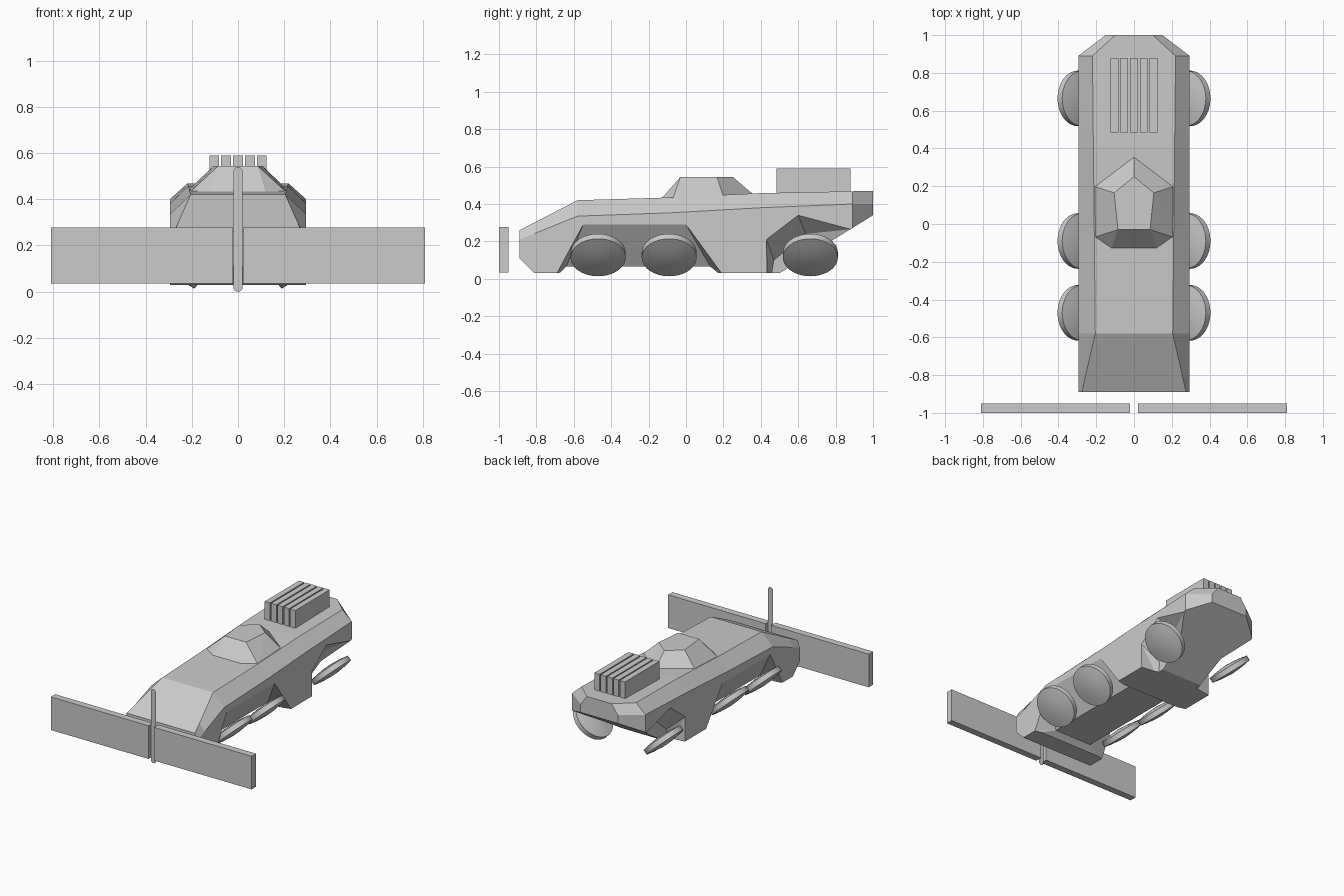
import bpy, bmesh
from math import cos, sin, pi, radians
from mathutils import Matrix

if "Cube" in bpy.data.objects:
    bpy.data.objects.remove(bpy.data.objects["Cube"])


def finish(name, bm):
    bmesh.ops.recalc_face_normals(bm, faces=bm.faces)
    me = bpy.data.meshes.new(name)
    bm.to_mesh(me)
    bm.free()
    ob = bpy.data.objects.new(name, me)
    bpy.context.collection.objects.link(ob)
    return ob


def hull_of(name, pts):
    bm = bmesh.new()
    for p in pts:
        bm.verts.new(p)
    r = bmesh.ops.convex_hull(bm, input=bm.verts)
    junk = [g for g in r["geom_interior"] if isinstance(g, bmesh.types.BMVert)]
    bmesh.ops.delete(bm, geom=junk, context='VERTS')
    bmesh.ops.dissolve_limit(bm, angle_limit=0.01, verts=bm.verts, edges=bm.edges)
    return finish(name, bm)


def box(name, x0, x1, y0, y1, z0, z1):
    return hull_of(name, [(x, y, z) for x in (x0, x1) for y in (y0, y1) for z in (z0, z1)])


def carve(target, cutter):
    cutter.hide_render = True
    m = target.modifiers.new("cut", 'BOOLEAN')
    m.operation, m.solver, m.object = 'DIFFERENCE', 'EXACT', cutter
    bpy.context.view_layer.objects.active = target
    bpy.ops.object.modifier_apply(modifier=m.name)
    bpy.data.objects.remove(cutter)


# Armoured body: cross-sections (y, side width, bottom z, shoulder z, roof width, roof z)
sections = [
    (-0.89, 0.295, 0.11, 0.21, 0.275, 0.26),
    (-0.81, 0.295, 0.03, 0.242, 0.258, 0.301),
    (-0.58, 0.295, 0.03, 0.335, 0.205, 0.42),
    (-0.08, 0.295, 0.03, 0.353, 0.21, 0.435),
    (0.40, 0.295, 0.03, 0.38, 0.215, 0.458),
    (0.50, 0.295, 0.03, 0.384, 0.216, 0.46),
    (0.89, 0.295, 0.272, 0.40, 0.22, 0.468),
    (1.00, 0.15, 0.34, 0.40, 0.10, 0.47),
]
bm = bmesh.new()
rings = []
for y, w, zb, zs, t, zt in sections:
    half = [(w, zb), (w, zs), (t, zt)]
    ring = half + [(-x, z) for x, z in reversed(half)]
    rings.append([bm.verts.new((x, y, z)) for x, z in ring])
for a, b in zip(rings, rings[1:]):
    for i in range(6):
        j = (i + 1) % 6
        bm.faces.new((a[i], a[j], b[j], b[i]))
bm.faces.new(rings[0])
bm.faces.new(rings[-1])
body = finish("body", bm)

# Slanted wheel arches on both sides
front_arch = [(0.295, -0.69, 0.03), (0.295, -0.55, 0.29), (0.295, 0.0, 0.29), (0.295, 0.19, 0.03),
              (0.33, -0.69, 0.03), (0.33, -0.55, 0.29), (0.33, 0.0, 0.29), (0.33, 0.19, 0.03),
              (0.33, -0.71, -0.01), (0.33, 0.22, -0.01), (0.14, -0.66, -0.01), (0.14, 0.16, -0.01),
              (0.15, -0.64, 0.065), (0.15, 0.13, 0.065)]
rear_arch = [(0.295, 0.43, 0.21), (0.295, 0.60, 0.34), (0.295, 0.88, 0.265),
             (0.33, 0.43, 0.21), (0.33, 0.60, 0.34), (0.33, 0.88, 0.265),
             (0.33, 0.43, -0.02), (0.33, 0.88, -0.02),
             (0.16, 0.45, -0.02), (0.16, 0.82, -0.02), (0.17, 0.47, 0.10), (0.19, 0.64, 0.24)]
for s in (1, -1):
    for pts in (front_arch, rear_arch):
        carve(body, hull_of("arch_cutter", [(s * x, y, z) for x, y, z in pts]))

# Raised belly between the front axle blocks
carve(body, hull_of("belly_cutter", [(x, y, z) for x in (-0.25, 0.25)
                                     for y, z in ((-0.71, 0.0), (-0.64, 0.065), (0.13, 0.065), (0.21, 0.0))]))

# Faceted roof turret
base = [(0.12, -0.13, 0.43), (0.21, -0.07, 0.43), (0.215, 0.20, 0.44)]
crown = [(0.085, -0.03, 0.545), (0.105, 0.165, 0.545)]
hull_of("turret", [(s * x, y, z) for s in (1, -1) for x, y, z in base + crown]
        + [(0, 0.355, 0.455), (0, 0.25, 0.545)])

# Engine cooling fins
for i in range(5):
    x = (i - 2) * 0.0515
    box("cooling_fin", x - 0.021, x + 0.021, 0.485, 0.88, 0.44, 0.59)

# Wide front plough halves
for s in (1, -1):
    box("plough_blade", s * 0.022, s * 0.81, -1.0, -0.95, 0.035, 0.277)

# Thin upright strip with rounded ends between the plough halves
bm = bmesh.new()
outline = []
for cz, a0 in ((0.52, 0), (0.02, pi)):
    outline += [(0.02 * cos(a0 + pi * k / 8), cz + 0.02 * sin(a0 + pi * k / 8)) for k in range(9)]
bm.faces.new([bm.verts.new((x, -0.975, z)) for x, z in outline])
finish("centre_strip", bm)

# Cambered lens-shaped wheels
profile = [(0.0, 0.036), (0.05, 0.033), (0.10, 0.027), (0.147, 0.018)]
profile += [(r, -h) for r, h in reversed(profile)]
for s in (1, -1):
    for y in (-0.47, -0.09, 0.665):
        bm = bmesh.new()
        vs = [bm.verts.new((r, 0, h)) for r, h in profile]
        es = [bm.edges.new(p) for p in zip(vs, vs[1:])]
        bmesh.ops.spin(bm, geom=vs + es, axis=(0, 0, 1), cent=(0, 0, 0), angle=2 * pi, steps=40)
        bmesh.ops.remove_doubles(bm, verts=bm.verts, dist=1e-4)
        # wheel axis points outward and down
        rot = Matrix.Rotation(s * radians(90 + 47), 4, 'Y')
        bmesh.ops.transform(bm, matrix=Matrix.Translation((s * 0.285, y, 0.127)) @ rot, verts=bm.verts)
        wheel = finish("wheel", bm)
        bpy.ops.object.select_all(action='DESELECT')
        wheel.select_set(True)
        bpy.context.view_layer.objects.active = wheel
        bpy.ops.object.shade_smooth_by_angle(angle=radians(30))
